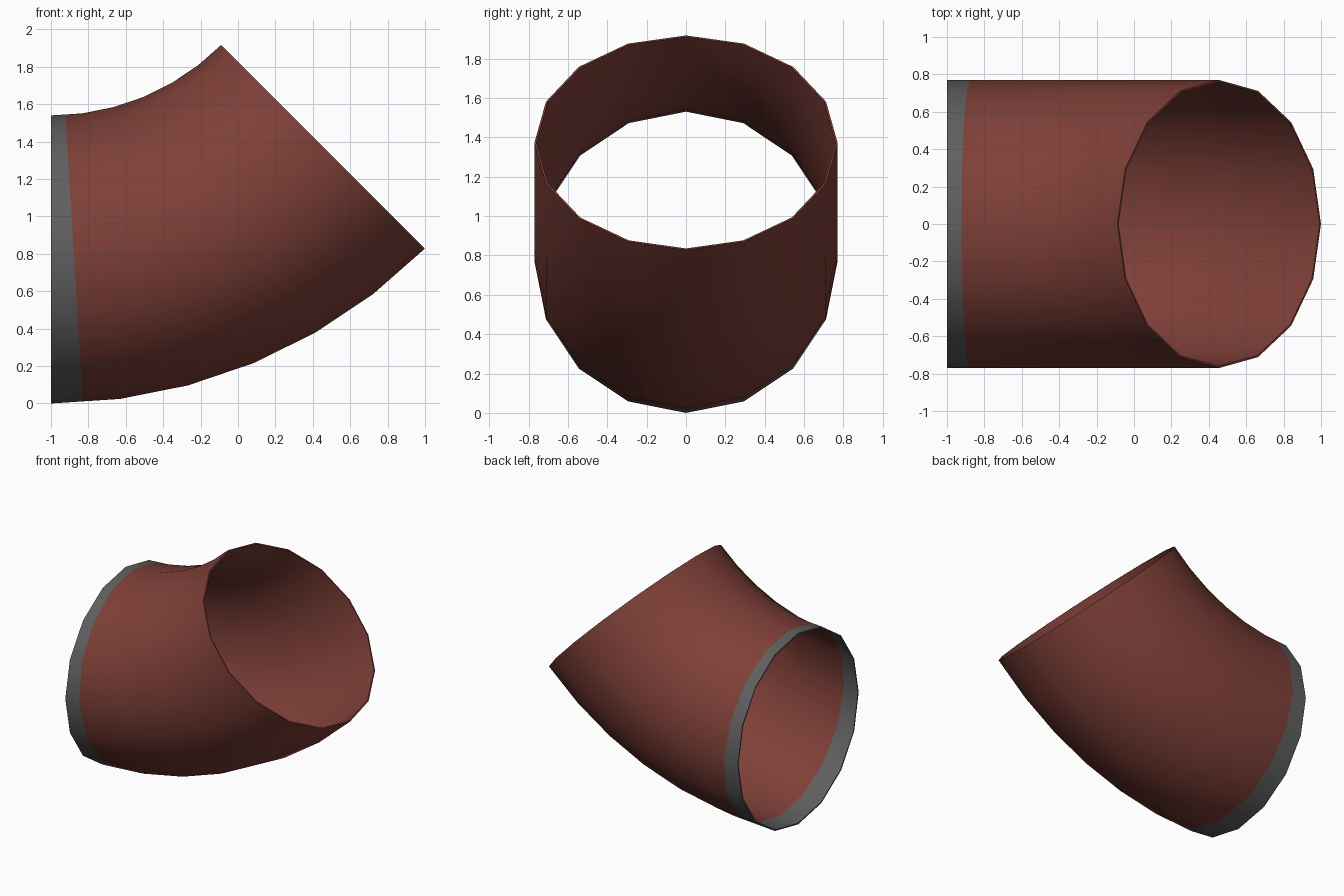
import bpy, bmesh
from math import sin, cos, pi, radians
from mathutils import Vector

if "Cube" in bpy.data.objects:
    bpy.data.objects.remove(bpy.data.objects["Cube"])

SIDES, STEPS = 16, 6
RADIUS, WALL = 0.77, 0.01
BEND, TURN = 2.058, radians(45)      # centreline bend radius and total turn
PIVOT_Z = RADIUS + BEND              # bend axis at x = -1
BAND = 0.46                          # share of first segment painted grey


def material(name, rgb):
    m = bpy.data.materials.new(name)
    m.diffuse_color = (*rgb, 1)
    m.use_nodes = True
    m.node_tree.nodes["Principled BSDF"].inputs["Base Color"].default_value = m.diffuse_color
    return m


def ring_points(angle, radius):
    pts = []
    for i in range(SIDES):
        a = 2 * pi * i / SIDES
        d = BEND - radius * cos(a)   # distance from bend axis
        pts.append(Vector((-1 + d * sin(angle), radius * sin(a), PIVOT_Z - d * cos(angle))))
    return pts


def wall_rings(bm, radius):
    rings = [ring_points(TURN * s / STEPS, radius) for s in range(STEPS + 1)]
    # extra ring inside the first segment marks the edge of the grey band
    rings.insert(1, [p.lerp(q, BAND) for p, q in zip(rings[0], rings[1])])
    return [[bm.verts.new(p) for p in r] for r in rings]


def bridge(bm, a, b, mat):
    for i in range(SIDES):
        j = (i + 1) % SIDES
        f = bm.faces.new((a[i], a[j], b[j], b[i]))
        f.material_index = mat


bm = bmesh.new()
outer, inner = wall_rings(bm, RADIUS), wall_rings(bm, RADIUS - WALL)

# outer and inner walls, first strip grey
for rings in (outer, inner):
    for s in range(len(rings) - 1):
        bridge(bm, rings[s], rings[s + 1], 1 if s == 0 else 0)
# thin rims at both open ends
bridge(bm, outer[0], inner[0], 1)
bridge(bm, outer[-1], inner[-1], 0)
bmesh.ops.recalc_face_normals(bm, faces=bm.faces)

mesh = bpy.data.meshes.new("pipe_elbow")
bm.to_mesh(mesh)
bm.free()
mesh.materials.append(material("rust red", (0.21, 0.05, 0.039)))
mesh.materials.append(material("dark grey", (0.115, 0.115, 0.115)))
obj = bpy.data.objects.new("pipe_elbow", mesh)
bpy.context.collection.objects.link(obj)
bpy.context.view_layer.objects.active = obj
obj.select_set(True)
bpy.ops.object.shade_smooth_by_angle(angle=radians(35))
